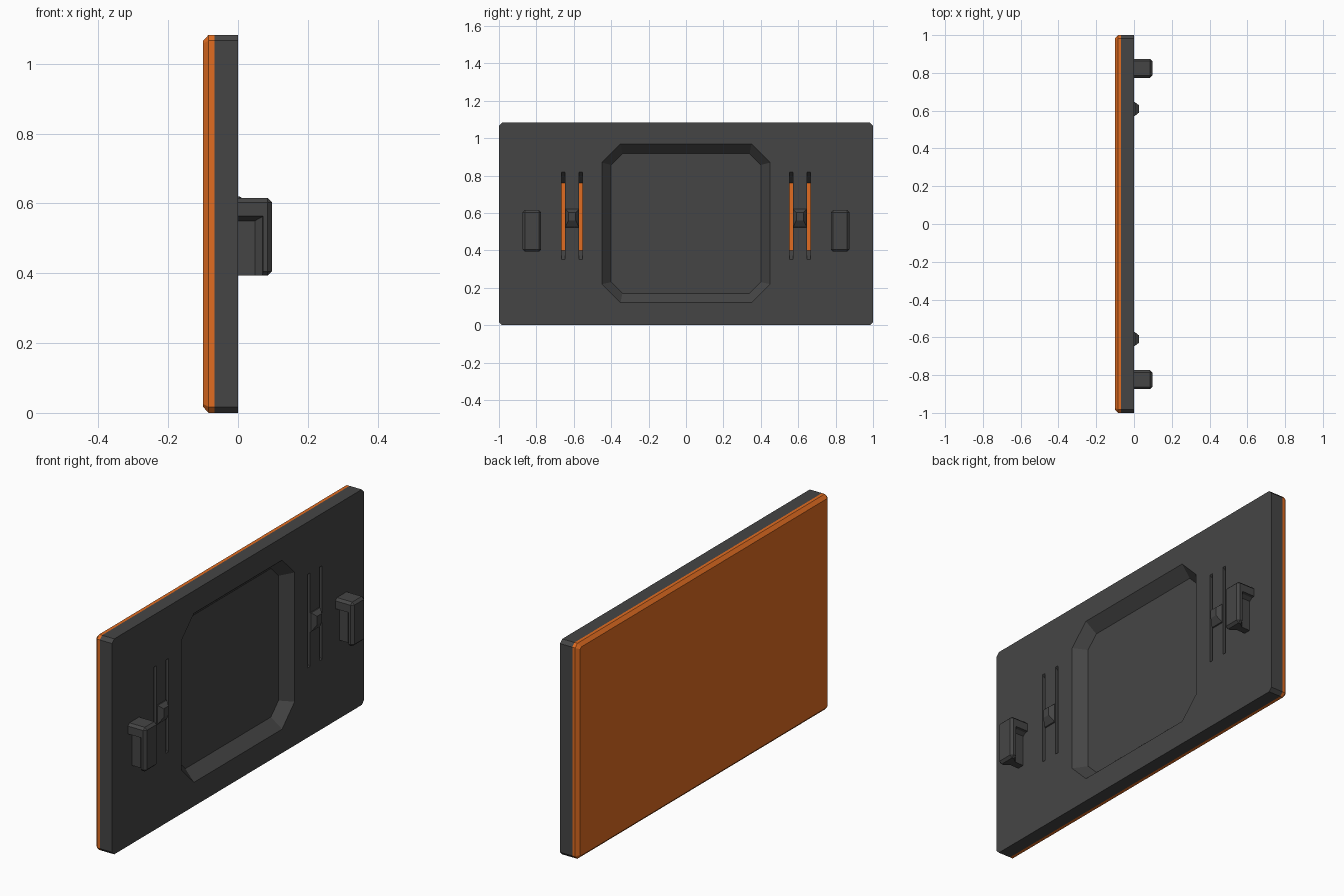
import bpy, bmesh

if "Cube" in bpy.data.objects:
    bpy.data.objects.remove(bpy.data.objects["Cube"])


def material(name, rgb):
    m = bpy.data.materials.new(name)
    m.diffuse_color = (*rgb, 1)
    m.use_nodes = True
    m.node_tree.nodes["Principled BSDF"].inputs["Base Color"].default_value = m.diffuse_color
    return m


DARK = material("dark_grey", (0.06, 0.06, 0.06))
ORANGE = material("orange", (0.75, 0.15, 0.015))


def octa(x, y0, y1, z0, z1, c):
    """Rectangle in the yz plane with its corners cut off by c."""
    return [(x, y0 + c, z0), (x, y1 - c, z0), (x, y1, z0 + c), (x, y1, z1 - c),
            (x, y1 - c, z1), (x, y0 + c, z1), (x, y0, z1 - c), (x, y0, z0 + c)]


def rect(x, y0, y1, z0, z1):
    return [(x, y0, z0), (x, y1, z0), (x, y1, z1), (x, y0, z1)]


def loft(name, rings, mat=None, bevel=0):
    """Closed solid through a row of matching rings."""
    bm = bmesh.new()
    vs = [[bm.verts.new(p) for p in r] for r in rings]
    n = len(rings[0])
    for a, b in zip(vs, vs[1:]):
        for i in range(n):
            j = (i + 1) % n
            bm.faces.new((a[i], a[j], b[j], b[i]))
    bm.faces.new(vs[0])
    bm.faces.new(vs[-1])
    if bevel:
        bmesh.ops.bevel(bm, geom=bm.edges[:], offset=bevel, segments=1,
                        affect='EDGES', profile=0.5)
    bmesh.ops.recalc_face_normals(bm, faces=bm.faces[:])
    me = bpy.data.meshes.new(name)
    bm.to_mesh(me)
    bm.free()
    ob = bpy.data.objects.new(name, me)
    bpy.context.collection.objects.link(ob)
    if mat:
        me.materials.append(mat)
    return ob


def cut(ob, cutters):
    """Subtract each cutter, apply the result and delete the cutter."""
    for c in cutters:
        c.hide_render = True
        mod = ob.modifiers.new("cut", 'BOOLEAN')
        mod.operation, mod.solver, mod.object = 'DIFFERENCE', 'EXACT', c
        bpy.context.view_layer.objects.active = ob
        bpy.ops.object.modifier_apply(modifier=mod.name)
        bpy.data.objects.remove(c)


H, SEAM, BACK, CH = 1.083, -0.068, -0.10, 0.017

# Coloured cover with bevelled outer rim
loft("back_cover", [octa(SEAM, -1, 1, 0, H, CH),
                    octa(-0.084, -1, 1, 0, H, CH),
                    octa(BACK, -1 + CH, 1 - CH, CH, H - CH, 0.008)], ORANGE)

# Dark plate with sloped octagonal recess and four slots with ramped ends
plate = loft("mounting_plate", [octa(0, -1, 1, 0, H, CH),
                                octa(SEAM, -1, 1, 0, H, CH)], DARK)
cutters = [loft("recess_cutter", [octa(0.011, -0.46, 0.46, 0.11, 0.98, 0.108),
                                  octa(-0.055, -0.40, 0.40, 0.17, 0.917, 0.06)])]
for s in (-1, 1):
    for y in (0.562, 0.657):
        a, b = s * y - 0.009, s * y + 0.009
        cutters.append(loft("slot_cutter", [rect(0.0136, a, b, 0.34, 0.832),
                                            rect(-0.0816, a, b, 0.41, 0.748)]))
cut(plate, cutters)

for s, side in ((-1, "left"), (1, "right")):
    # Hanging hook: chamfered block hollowed from both sides to a central web
    yc = s * 0.824
    hook = loft(f"hook_{side}", [rect(-0.02, yc - 0.05, yc + 0.05, 0.393, 0.615),
                                 rect(0.097, yc - 0.05, yc + 0.05, 0.393, 0.615)],
                DARK, bevel=0.012)
    pockets = []
    for t in (-1, 1):
        def pocket_ring(off, x1, z1):
            y = yc + t * off
            return [(-0.05, y, 0.35), (x1, y, 0.35), (x1, y, z1), (-0.05, y, z1)]
        pockets.append(loft("pocket_cutter", [pocket_ring(0.065, 0.073, 0.565),
                                              pocket_ring(0.035, 0.070, 0.562),
                                              pocket_ring(0.018, 0.048, 0.550)]))
    cut(hook, pockets)

    # Small snap bump on the flexible strip between the slots
    yb = s * 0.609
    loft(f"snap_bump_{side}", [rect(-0.01, yb - 0.036, yb + 0.036, 0.52, 0.62),
                               rect(0.005, yb - 0.036, yb + 0.036, 0.525, 0.62),
                               rect(0.027, yb - 0.019, yb + 0.019, 0.56, 0.603)], DARK)
